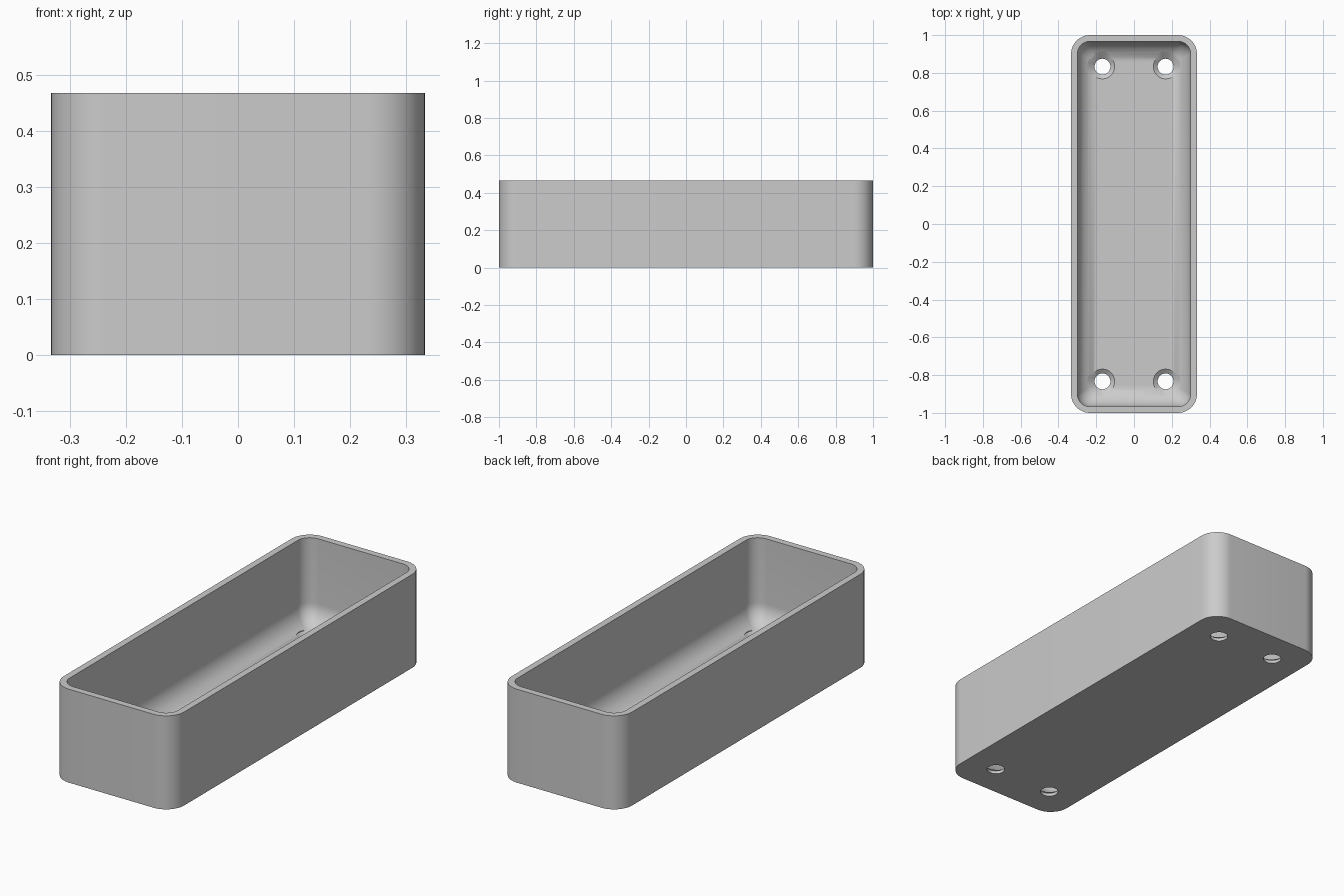
import bpy, bmesh, math

if "Cube" in bpy.data.objects:
    bpy.data.objects.remove(bpy.data.objects["Cube"], do_unlink=True)

HALF_X, HALF_Y, HEIGHT = 0.3333, 1.0, 0.467
WALL, FLOOR = 0.0333, 0.0333
CORNER, FILLET = 0.1, 0.11
CORNER_STEPS, FILLET_STEPS = 12, 12

grey = bpy.data.materials.new("plain grey")
grey.use_nodes = True
grey.diffuse_color = (0.6, 0.6, 0.6, 1)
grey.node_tree.nodes["Principled BSDF"].inputs["Base Color"].default_value = (0.6, 0.6, 0.6, 1)


def rounded_loop(bm, inset, radius, z):
    """Ring of vertices around a rounded rectangle."""
    verts = []
    cx, cy = HALF_X - inset - radius, HALF_Y - inset - radius
    for quarter, (sx, sy) in enumerate([(1, 1), (-1, 1), (-1, -1), (1, -1)]):
        for i in range(CORNER_STEPS + 1):
            a = (quarter + i / CORNER_STEPS) * math.pi / 2
            verts.append(bm.verts.new((sx * cx + radius * math.cos(a),
                                       sy * cy + radius * math.sin(a), z)))
    return verts


def skin(bm, loops):
    """Bridge matching rings and close both ends."""
    for low, high in zip(loops, loops[1:]):
        n = len(low)
        for i in range(n):
            j = (i + 1) % n
            bm.faces.new((low[i], low[j], high[j], high[i]))
    bm.faces.new(list(reversed(loops[0])))
    bm.faces.new(loops[-1])
    bmesh.ops.recalc_face_normals(bm, faces=bm.faces)


def to_object(bm, name):
    mesh = bpy.data.meshes.new(name)
    bm.to_mesh(mesh)
    bm.free()
    mesh.materials.append(grey)
    obj = bpy.data.objects.new(name, mesh)
    bpy.context.collection.objects.link(obj)
    return obj


# Tray shell: outer wall, flat rim, inner wall and filleted floor
bm = bmesh.new()
inner = CORNER - WALL
loops = [rounded_loop(bm, 0, CORNER, 0),
         rounded_loop(bm, 0, CORNER, HEIGHT),
         rounded_loop(bm, WALL, inner, HEIGHT)]
for i in range(FILLET_STEPS + 1):
    a = i / FILLET_STEPS * math.pi / 2
    d = FILLET * (1 - math.cos(a))
    radius = inner * (1 - 0.8 * d / FILLET)
    loops.append(rounded_loop(bm, WALL + d, radius, FLOOR + FILLET * (1 - math.sin(a))))
skin(bm, loops)
tray = to_object(bm, "tray")

# Countersunk screw hole cutters
bm = bmesh.new()
profile = [(0.042, -0.1), (0.042, 0.016), (0.08, 0.045), (0.08, 0.2)]
SIDES = 40
for x in (-0.167, 0.167):
    for y in (-0.833, 0.833):
        rings = [[bm.verts.new((x + r * math.cos(k * math.tau / SIDES),
                                y + r * math.sin(k * math.tau / SIDES), z))
                  for k in range(SIDES)] for r, z in profile]
        skin(bm, rings)
cutter = to_object(bm, "screw_hole_cutter")
cutter.hide_render = True

# Cut the holes and keep the result
cut = tray.modifiers.new("screw holes", 'BOOLEAN')
cut.operation = 'DIFFERENCE'
cut.solver = 'EXACT'
cut.object = cutter
bpy.context.view_layer.update()
result = bpy.data.meshes.new_from_object(
    tray.evaluated_get(bpy.context.evaluated_depsgraph_get()))
tray.modifiers.clear()
tray.data = result
bpy.data.objects.remove(cutter, do_unlink=True)

# Smooth the rounded walls, keep rim and holes crisp
bpy.ops.object.select_all(action='DESELECT')
tray.select_set(True)
bpy.context.view_layer.objects.active = tray
bpy.ops.object.shade_smooth_by_angle(angle=math.radians(30))
